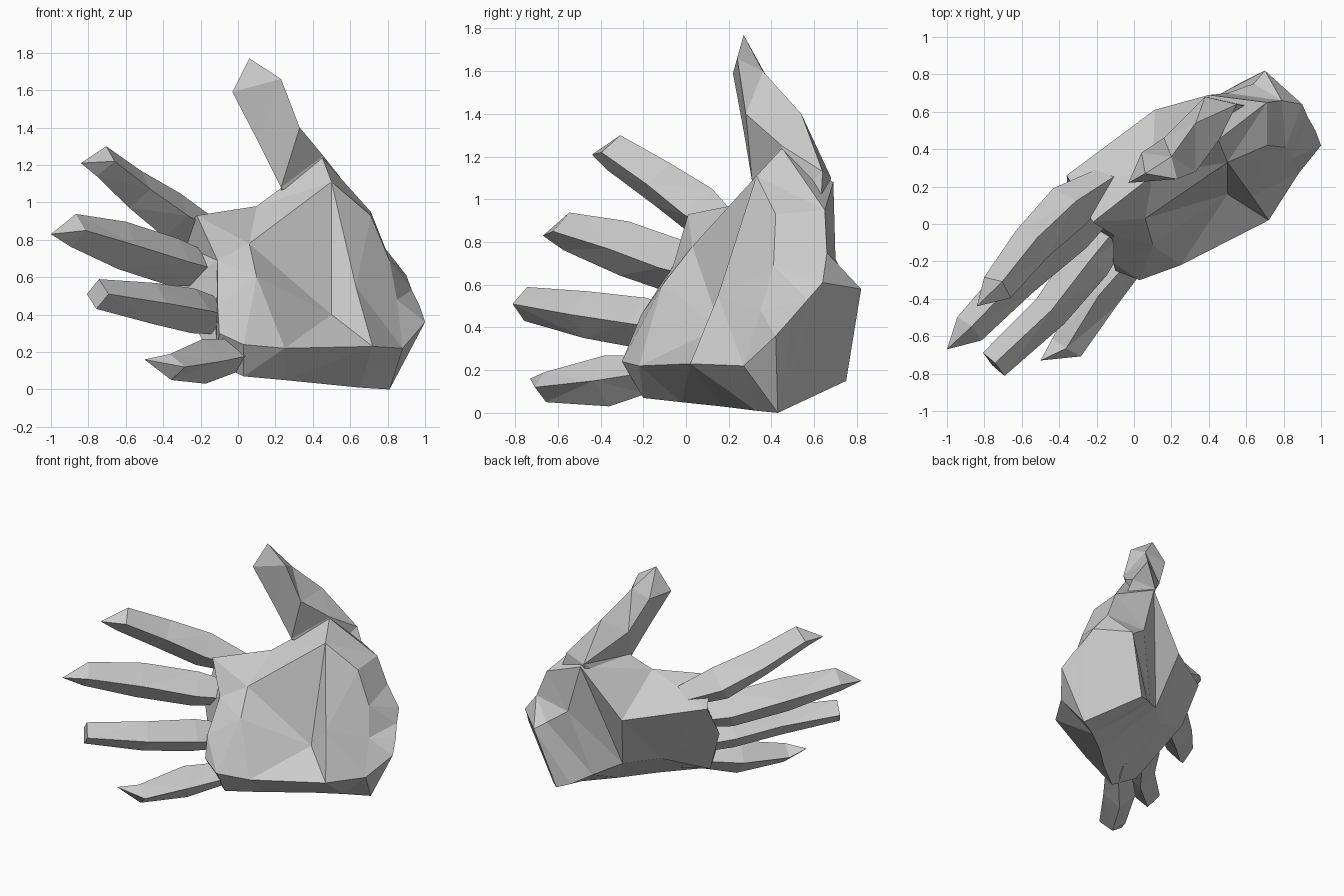
import bpy, bmesh
from mathutils import Vector


def loft(name, rings, apex=None):
    """Closed faceted skin through equal-sized rings, optionally ending in a point."""
    bm = bmesh.new()
    loops = [[bm.verts.new(p) for p in ring] for ring in rings]
    n = len(loops[0])
    for a, b in zip(loops, loops[1:]):
        for i in range(n):
            j = (i + 1) % n
            bm.faces.new((a[i], a[j], b[j], b[i]))
    bm.faces.new(loops[0][::-1])
    if apex:
        top = bm.verts.new(apex)
        for i in range(n):
            bm.faces.new((loops[-1][i], loops[-1][(i + 1) % n], top))
    else:
        bm.faces.new(loops[-1])
    bmesh.ops.triangulate(bm, faces=bm.faces[:])
    bmesh.ops.recalc_face_normals(bm, faces=bm.faces[:])
    mesh = bpy.data.meshes.new(name)
    bm.to_mesh(mesh)
    bm.free()
    obj = bpy.data.objects.new(name, mesh)
    bpy.context.collection.objects.link(obj)
    return obj


def finger(name, stations, apex=None):
    """Four-sided finger: each station is centre x, y, z, half height, half thickness."""
    centres = [Vector(s[:3]) for s in stations]
    rings = []
    for i, (c, s) in enumerate(zip(centres, stations)):
        t = (centres[min(i + 1, len(centres) - 1)] - centres[max(i - 1, 0)]).normalized()
        up = (Vector((0, 0, 1)) - t * t.z).normalized()
        side = t.cross(up)
        rings.append([c + up * s[3], c + side * s[4], c - up * s[3], c - side * s[4]])
    return loft(name, rings, apex)


# Palm: seven-point sections from the cut wrist to the finger bases
hand = loft("hand", [
    [(1.0, .42, .36), (.97, .50, .45), (.93, .57, .53), (.90, .64, .61), (.70, .82, .58), (.56, .75, .15), (.81, .43, 0)],
    [(.88, .27, .22), (.85, .35, .48), (.81, .41, .69), (.79, .66, .75), (.64, .75, .62), (.47, .70, .18), (.65, .33, .01)],
    [(.72, .02, .23), (.63, .15, .55), (.71, .42, .93), (.71, .65, .95), (.50, .70, .72), (.36, .60, .24), (.45, .17, .03)],
    [(.25, -.22, .22), (.50, .16, .40), (.50, .33, 1.11), (.45, .45, 1.24), (.40, .69, 1.08), (.20, .47, .32), (.25, -.02, .05)],
    [(.03, -.30, .24), (.10, -.11, .60), (.06, .03, .78), (.10, .26, .98), (.11, .61, .72), (.01, .29, .34), (.03, -.20, .07)],
    [(-.10, -.25, .30), (-.11, -.21, .46), (-.11, -.06, .69), (-.22, .01, .93), (-.36, .26, .80), (-.35, .10, .55), (-.12, -.12, .14)],
])

# Thumb
thumb = loft("thumb", [
    [(.24, .42, .90), (.45, .46, .98), (.62, .63, .95), (.38, .62, .88)],
    [(.23, .31, 1.08), (.455, .45, 1.25), (.55, .64, 1.13), (.38, .68, 1.10)],
    [(.11, .27, 1.32), (.33, .28, 1.40), (.33, .54, 1.40), (.16, .46, 1.32)],
    [(-.03, .22, 1.59), (.23, .24, 1.66), (.20, .36, 1.60), (.04, .38, 1.57)],
], apex=(.06, .27, 1.77))

# Four fingers
digits = [thumb] + [finger(*f) for f in (
    ("index_finger", [(-.08, .27, .80, .07, .07), (-.35, .09, .93, .13, .13),
                      (-.55, -.11, 1.07, .11, .11), (-.73, -.34, 1.22, .09, .09)], (-.84, -.44, 1.21)),
    ("middle_finger", [(-.12, .14, .63, .08, .08), (-.34, -.03, .68, .13, .13),
                       (-.62, -.29, .77, .13, .11), (-.88, -.56, .85, .09, .09)], (-1.0, -.67, .83)),
    ("ring_finger", [(-.06, .02, .38, .09, .08), (-.24, -.20, .42, .12, .12),
                     (-.45, -.47, .46, .11, .10), (-.75, -.75, .51, .08, .085)]),
    ("little_finger", [(.06, -.04, .20, .07, .07), (-.02, -.19, .18, .09, .09),
                       (-.18, -.37, .15, .12, .11), (-.36, -.66, .12, .07, .09)], (-.50, -.73, .16)),
)]

# Fuse the digits into the palm
bpy.context.view_layer.objects.active = hand
for d in digits:
    mod = hand.modifiers.new(d.name, "BOOLEAN")
    mod.operation = "UNION"
    mod.solver = "EXACT"
    mod.object = d
    bpy.ops.object.modifier_apply(modifier=mod.name)
    bpy.data.objects.remove(d)
